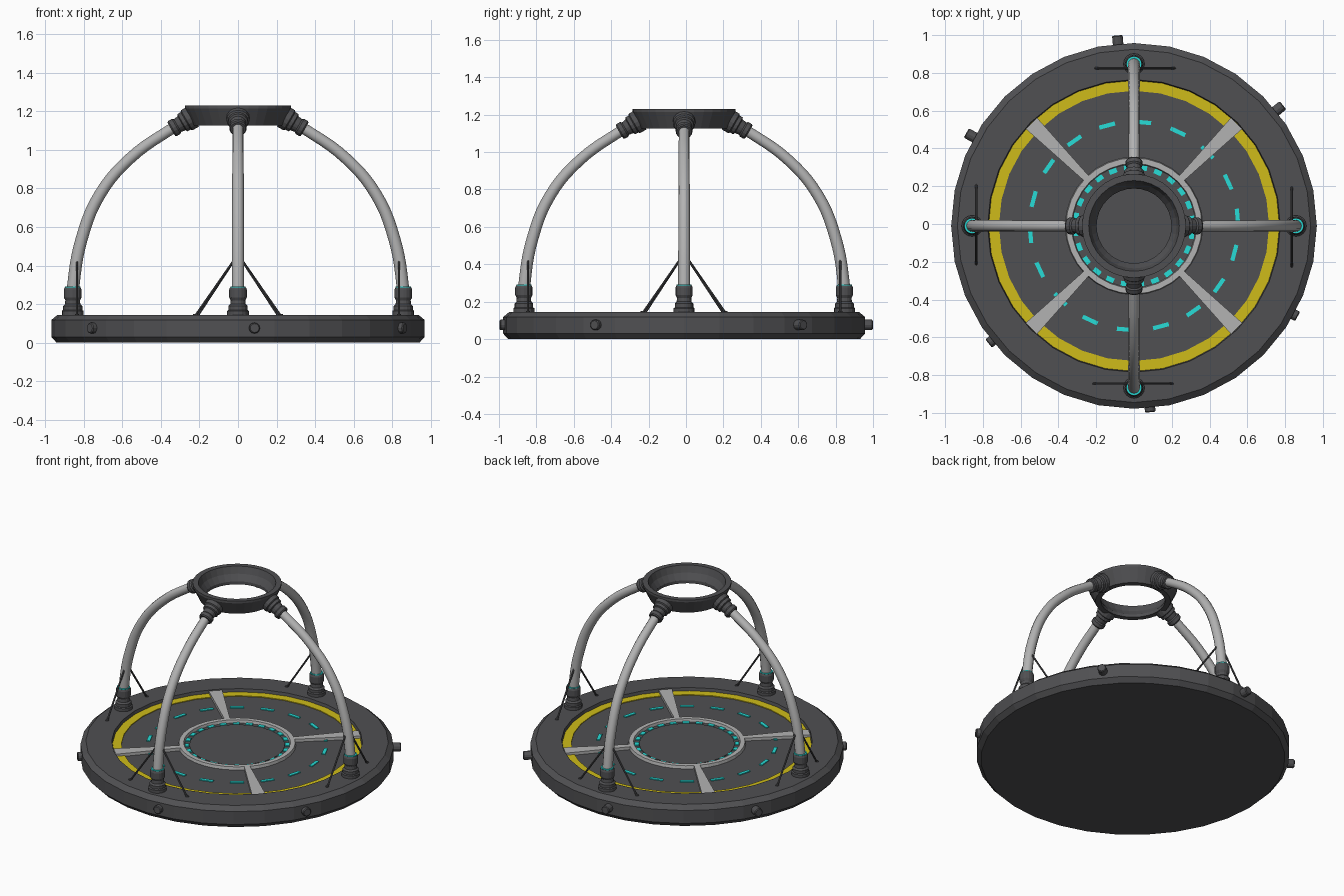
import bpy, bmesh, math
from mathutils import Matrix, Vector

if "Cube" in bpy.data.objects:
    bpy.data.objects.remove(bpy.data.objects["Cube"])

C = Matrix.Translation((0, -0.01, 0))


def rot(deg, axis='Z'):
    return Matrix.Rotation(math.radians(deg), 4, axis)


def material(name, color):
    m = bpy.data.materials.new(name)
    m.diffuse_color = color
    m.use_nodes = True
    m.node_tree.nodes["Principled BSDF"].inputs["Base Color"].default_value = m.diffuse_color
    return m


YELLOW = material("yellow_paint", (0.62, 0.5, 0.01, 1))
CYAN = material("cyan_light", (0.02, 0.72, 0.68, 1))
LIGHT = material("light_metal", (0.45, 0.45, 0.45, 1))
DARK = material("dark_metal", (0.08, 0.08, 0.085, 1))


def finish(name, bm, mat, smooth=None):
    bmesh.ops.recalc_face_normals(bm, faces=bm.faces)
    me = bpy.data.meshes.new(name)
    bm.to_mesh(me)
    bm.free()
    ob = bpy.data.objects.new(name, me)
    bpy.context.collection.objects.link(ob)
    me.materials.append(mat)
    if smooth:
        bpy.ops.object.select_all(action='DESELECT')
        ob.select_set(True)
        bpy.context.view_layer.objects.active = ob
        bpy.ops.object.shade_smooth_by_angle(angle=math.radians(smooth))
    return ob


def lathe(bm, profile, segs, mat=Matrix(), ring=False):
    """Revolve (radius, height) pairs; ring closes the profile, otherwise ends are capped."""
    rows = []
    for r, z in profile:
        rows.append([bm.verts.new(mat @ Vector((r * math.cos(a), r * math.sin(a), z)))
                     for a in (math.tau * i / segs for i in range(segs))])
    pairs = list(zip(rows, rows[1:]))
    if ring:
        pairs.append((rows[-1], rows[0]))
    else:
        bm.faces.new(rows[0])
        bm.faces.new(rows[-1])
    for a, b in pairs:
        for i in range(segs):
            j = (i + 1) % segs
            bm.faces.new((a[i], a[j], b[j], b[i]))


def prism(bm, outline, z0, z1, mat):
    lo = [bm.verts.new(mat @ Vector((x, y, z0))) for x, y in outline]
    hi = [bm.verts.new(mat @ Vector((x, y, z1))) for x, y in outline]
    bm.faces.new(lo)
    bm.faces.new(hi)
    for i in range(len(lo)):
        j = (i + 1) % len(lo)
        bm.faces.new((lo[i], lo[j], hi[j], hi[i]))


def turned(name, profile, mat, segs=32, ring=False, smooth=None):
    bm = bmesh.new()
    lathe(bm, profile, segs, C, ring)
    return finish(name, bm, mat, smooth)


# round platform with recessed floor
turned("platform", [(0.94, 0), (0.968, 0.03), (0.968, 0.118), (0.935, 0.145),
                    (0.775, 0.145), (0.77, 0.12)], DARK)
turned("warning_band", [(0.77, 0.115), (0.77, 0.125), (0.715, 0.125), (0.715, 0.115)],
       YELLOW, ring=True)
turned("centre_ring", [(0.365, 0.115), (0.36, 0.14), (0.33, 0.14), (0.325, 0.115)],
       LIGHT, ring=True)
turned("centre_pad", [(0.295, 0.115), (0.295, 0.124)], DARK)

# tapered floor spokes
bm = bmesh.new()
for k in range(4):
    prism(bm, [(0.355, -0.018), (0.768, -0.042), (0.768, 0.042), (0.355, 0.018)],
          0.115, 0.14, C @ rot(45 + 90 * k))
finish("floor_spokes", bm, LIGHT)

# dashed floor lights
for name, n, off, r, hl, hw in (("outer_floor_lights", 18, 5, 0.55, 0.043, 0.011),
                                ("inner_floor_lights", 24, 6, 0.31, 0.021, 0.013)):
    bm = bmesh.new()
    for k in range(n):
        prism(bm, [(r - hw, -hl), (r + hw, -hl), (r + hw, hl), (r - hw, hl)],
              0.117, 0.126, C @ rot(off + 360 / n * k))
    finish(name, bm, CYAN)

# rim pegs
bm = bmesh.new()
for ang, tip in ((95, 1.012), (39, 1.015), (151, 1.015), (-29, 0.99), (-85, 0.99), (219, 0.99)):
    lathe(bm, [(0.028, 0.93), (0.028, tip - 0.005), (0.023, tip)], 12,
          C @ Matrix.Translation((0, 0, 0.076)) @ rot(ang) @ rot(90, 'Y'))
finish("rim_pegs", bm, DARK)

# conical hub ring on top
turned("hub_ring", [(0.232, 1.125), (0.275, 1.215), (0.275, 1.23), (0.24, 1.23),
                    (0.225, 1.185), (0.198, 1.145), (0.198, 1.125)], DARK, ring=True)

# curved leg tube, swept once and shared by the four legs
cu = bpy.data.curves.new("leg_path", 'CURVE')
cu.dimensions = '3D'
cu.bevel_depth = 0.03
cu.bevel_resolution = 4
cu.resolution_u = 5
cu.use_fill_caps = True
pts = [(0.858, 0.2), (0.853, 0.3), (0.81, 0.54), (0.715, 0.77), (0.56, 0.955),
       (0.35, 1.105), (0.25, 1.163)]
sp = cu.splines.new('BEZIER')
sp.bezier_points.add(len(pts) - 1)
for i, (p, (r, z)) in enumerate(zip(sp.bezier_points, pts)):
    p.co = (r, 0, z)
    p.handle_left_type = p.handle_right_type = 'AUTO'
    p.radius = 1.1 - 0.03 * i
path = bpy.data.objects.new("leg_path", cu)
bpy.context.collection.objects.link(path)
bpy.context.view_layer.update()
tube = bpy.data.meshes.new_from_object(path.evaluated_get(bpy.context.evaluated_depsgraph_get()))
bpy.data.objects.remove(path)

FOOT = [(0.056, 0.14), (0.056, 0.165), (0.05, 0.17), (0.05, 0.19), (0.04, 0.2),
        (0.038, 0.22), (0.046, 0.235), (0.046, 0.275), (0.041, 0.287)]
SOCKET = [(0.06, -0.01), (0.06, 0.03), (0.052, 0.036), (0.052, 0.055), (0.042, 0.06),
          (0.038, 0.085), (0.045, 0.093), (0.045, 0.115), (0.04, 0.122)]

for k, side in enumerate(("right", "back", "left", "front")):
    M = C @ rot(90 * k)
    # tube
    bm = bmesh.new()
    bm.from_mesh(tube)
    bm.transform(M)
    finish(side + "_leg", bm, LIGHT, 40)
    # foot socket and light ring
    bm = bmesh.new()
    F = M @ Matrix.Translation((0.857, 0, 0))
    lathe(bm, FOOT, 16, F)
    finish(side + "_foot_socket", bm, DARK)
    bm = bmesh.new()
    lathe(bm, [(0.04, 0.283), (0.04, 0.292), (0.03, 0.292), (0.03, 0.283)], 16, F, True)
    finish(side + "_foot_light", bm, CYAN)
    # hub socket, tilted along the tube
    bm = bmesh.new()
    lathe(bm, SOCKET, 16, M @ Matrix.Translation((0.24, 0, 1.168)) @ rot(120, 'Y'))
    finish(side + "_hub_socket", bm, DARK)
    # thin bracing struts
    bm = bmesh.new()
    for s in (-1, 1):
        a, b = Vector((0.835, s * 0.215 - 0.006, 0.14)), Vector((0.835, s * 0.012, 0.44))
        q = (b - a).to_track_quat('Z', 'Y').to_matrix().to_4x4()
        lathe(bm, [(0.006, 0), (0.006, (b - a).length)], 8, M @ Matrix.Translation(a) @ q)
        lathe(bm, [(0.011, 0.003), (0.011, 0.01)], 8, M @ Matrix.Translation(a))
    finish(side + "_struts", bm, DARK)
